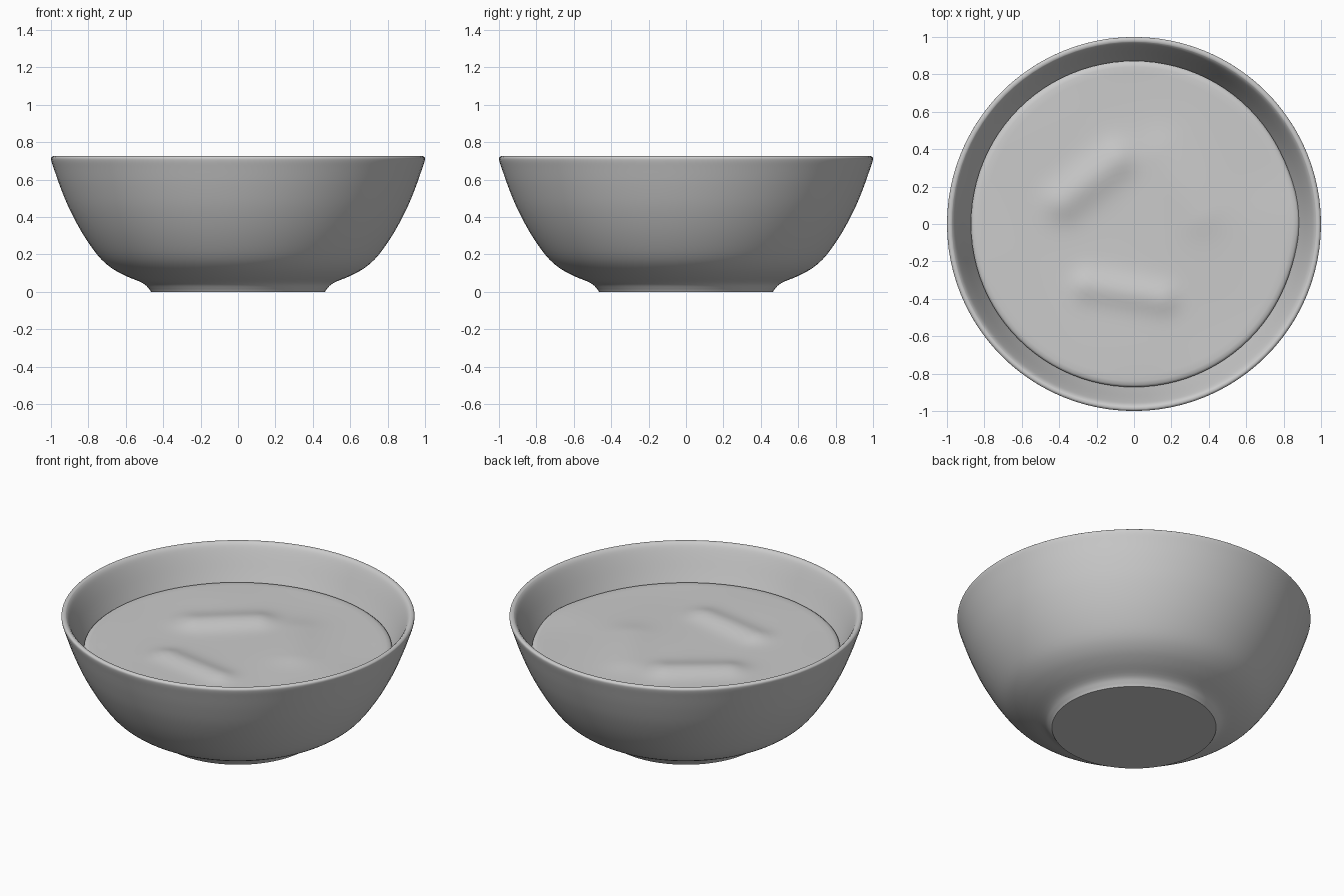
import bpy, bmesh, math
from mathutils import Vector

if "Cube" in bpy.data.objects:
    bpy.data.objects.remove(bpy.data.objects["Cube"])


def spline(pts, n=4):
    """Catmull-Rom smoothing of a short profile."""
    p = [pts[0]] + pts + [pts[-1]]
    out = []
    for i in range(1, len(p) - 2):
        a, b, c, d = (Vector(q) for q in p[i - 1:i + 3])
        for k in range(n):
            t = k / n
            out.append(0.5 * (2 * b + (c - a) * t + (2 * a - 5 * b + 4 * c - d) * t * t
                              + (3 * b - 3 * c + d - a) * t ** 3))
    out.append(Vector(pts[-1]))
    return out


def lathe(name, profile, seg, shape=None, angle=50):
    """Spin an (r, z) profile that starts on the axis; shape may displace points."""
    shape = shape or (lambda x, y, z: (x, y, z))
    bm = bmesh.new()
    rings = []
    for r, z in profile:
        if r < 1e-4:
            rings.append([bm.verts.new(shape(0, 0, z))])
        else:
            rings.append([bm.verts.new(shape(r * math.cos(2 * math.pi * i / seg),
                                             r * math.sin(2 * math.pi * i / seg), z))
                          for i in range(seg)])
    for a, b in zip(rings, rings[1:]):
        for i in range(seg):
            j = (i + 1) % seg
            if len(a) == 1:
                bm.faces.new((a[0], b[i], b[j]))
            elif len(b) == 1:
                bm.faces.new((a[i], b[0], a[j]))
            else:
                bm.faces.new((a[i], b[i], b[j], a[j]))
    bmesh.ops.recalc_face_normals(bm, faces=bm.faces)
    me = bpy.data.meshes.new(name)
    bm.to_mesh(me)
    bm.free()
    ob = bpy.data.objects.new(name, me)
    bpy.context.collection.objects.link(ob)
    bpy.ops.object.select_all(action='DESELECT')
    ob.select_set(True)
    bpy.context.view_layer.objects.active = ob
    bpy.ops.object.shade_smooth_by_angle(angle=math.radians(angle))
    return ob


# Bowl: flat foot, flared outer wall, rounded rim, inner wall and floor
outer = spline([(0.465, 0), (0.478, 0.018), (0.51, 0.047), (0.60, 0.085), (0.68, 0.13),
                (0.75, 0.195), (0.83, 0.31), (0.90, 0.44), (0.95, 0.56), (0.985, 0.66),
                (0.998, 0.70), (0.999, 0.717), (0.99, 0.725)])
inner = spline([(0.975, 0.723), (0.96, 0.705), (0.935, 0.65), (0.89, 0.54), (0.84, 0.43),
                (0.77, 0.31), (0.68, 0.21), (0.56, 0.14), (0.35, 0.10), (0, 0.09)])
lathe("bowl", [Vector((0, 0))] + outer + inner, 96)


# Filling: gently wavy surface with low ridges and a small bulge on the right
def ridge(x, y, a, b, height, width):
    p, a, b = Vector((x, y)), Vector(a), Vector(b)
    d = b - a
    t = max(0, min(1, (p - a).dot(d) / d.length_squared))
    return height * math.exp(-((p - a - d * t).length / width) ** 2)


def waves(x, y, z):
    r = math.hypot(x, y)
    fade = max(0, 1 - (r / 0.9) ** 4)
    h = ridge(x, y, (-0.38, 0.12), (-0.10, 0.34), 0.03, 0.10)
    h += ridge(x, y, (-0.25, -0.33), (0.15, -0.40), 0.025, 0.08)
    h += ridge(x, y, (0.15, 0.38), (0.35, 0.05), 0.012, 0.12)
    h += 0.006 * math.sin(5 * x + 2 * y) * math.cos(4 * y - x)
    bulge = math.exp(-((math.atan2(y, x) - 0.05) / 0.22) ** 2) * r ** 4
    s = 1 + 0.025 * bulge
    return x * s, y * s, z + h * fade + 0.015 * bulge


filling = [Vector((0.84 * i / 24, 0.525)) for i in range(25)]
filling += [Vector(p) for p in ((0.86, 0.521), (0.872, 0.512), (0.872, 0.49))]
lathe("filling", filling, 96, waves, 60)
